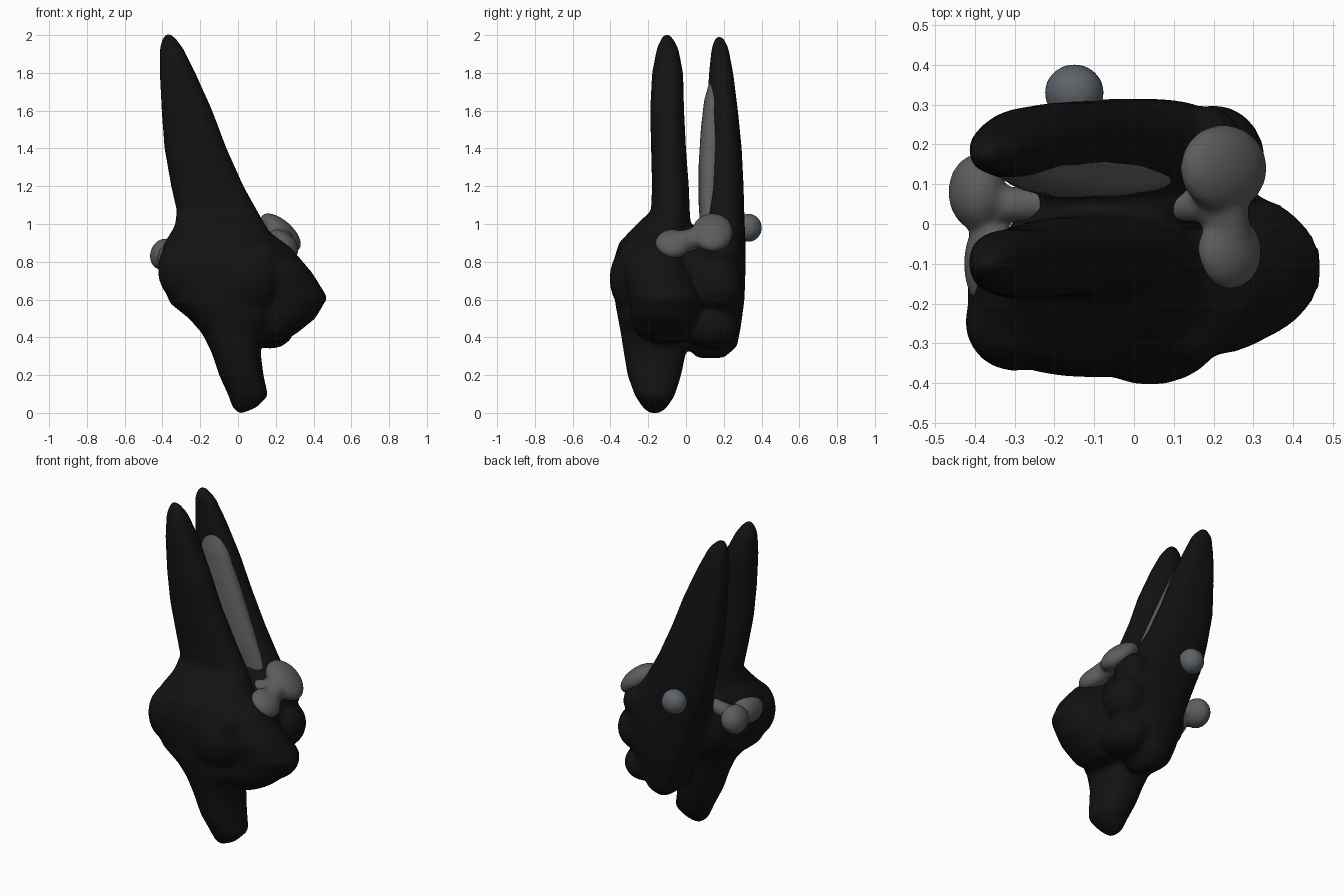
import bpy, bmesh, math
from mathutils import Vector


def material(name, rgb):
    m = bpy.data.materials.new(name)
    m.diffuse_color = (*rgb, 1)
    return m


DARK = material("black", (0.006, 0.006, 0.0065))
BONE = material("bone_grey", (0.11, 0.108, 0.103))
STEEL = material("blue_grey", (0.11, 0.125, 0.14))


def loft(bm, rows, sides=32, steps=5, power=0.85):
    """Stack of rounded sections: (z, x_min, x_max, y_min, y_max)."""
    pts = [Vector(r) for r in rows]
    dense = []
    for a, b in zip(pts, pts[1:]):
        dense += [a.lerp(b, k / steps) for k in range(steps)]
    dense.append(pts[-1])
    rings = []
    for z, x0, x1, y0, y1 in dense:
        ring = []
        for k in range(sides):
            t = 2 * math.pi * k / sides
            c, s = math.cos(t), math.sin(t)
            c = math.copysign(abs(c) ** power, c)
            s = math.copysign(abs(s) ** power, s)
            ring.append(bm.verts.new(((x0 + x1) / 2 + c * (x1 - x0) / 2,
                                      (y0 + y1) / 2 + s * (y1 - y0) / 2, z)))
        rings.append(ring)
    for lo, hi in zip(rings, rings[1:]):
        for k in range(sides):
            j = (k + 1) % sides
            bm.faces.new((lo[k], lo[j], hi[j], hi[k]))
    bm.faces.new(rings[0][::-1])
    bm.faces.new(rings[-1])


def ball(bm, center, radii, tilt=0):
    """Ellipsoid, tilted about the y axis by degrees."""
    a = math.radians(tilt)
    geo = bmesh.ops.create_uvsphere(bm, u_segments=24, v_segments=16, radius=1)
    for v in geo["verts"]:
        x, y, z = (p * r for p, r in zip(v.co, radii))
        v.co = Vector(center) + Vector((x * math.cos(a) + z * math.sin(a), y,
                                        z * math.cos(a) - x * math.sin(a)))


def chain(bm, a, b, r0, r1, n=14):
    """Tapered rounded bar from a to b."""
    a, b = Vector(a), Vector(b)
    for i in range(n + 1):
        r = r0 + (r1 - r0) * i / n
        ball(bm, a.lerp(b, i / n), (r, r, r))


def finish(name, bm, mat, voxel, smooth):
    """Fuse overlapping shapes into one soft sculpted skin."""
    bmesh.ops.recalc_face_normals(bm, faces=bm.faces)
    me = bpy.data.meshes.new(name)
    bm.to_mesh(me)
    bm.free()
    ob = bpy.data.objects.new(name, me)
    bpy.context.collection.objects.link(ob)
    me.materials.append(mat)
    rm = ob.modifiers.new("fuse", 'REMESH')
    rm.mode, rm.voxel_size, rm.use_smooth_shade = 'VOXEL', voxel, True
    sm = ob.modifiers.new("soften", 'SMOOTH')
    sm.factor, sm.iterations = 0.5, smooth


# Front half: long blade, swollen body, tapering foot
bm = bmesh.new()
loft(bm, [
    (0.0, 0.0, 0.03, -0.20, -0.13), (0.03, -0.03, 0.10, -0.23, -0.10),
    (0.09, -0.05, 0.16, -0.27, -0.06), (0.2, -0.1, 0.135, -0.31, -0.025),
    (0.32, -0.14, 0.12, -0.33, 0.0), (0.42, -0.19, 0.14, -0.345, 0.01),
    (0.5, -0.26, 0.2, -0.36, 0.02), (0.58, -0.36, 0.2, -0.375, 0.02),
    (0.7, -0.41, 0.22, -0.385, 0.03), (0.8, -0.42, 0.22, -0.385, 0.03),
    (0.9, -0.39, 0.2, -0.355, 0.03), (0.99, -0.335, 0.15, -0.27, 0.025),
    (1.07, -0.325, 0.1, -0.185, 0.02), (1.2, -0.355, 0.03, -0.18, 0.015),
    (1.4, -0.39, -0.06, -0.185, 0.0), (1.6, -0.405, -0.135, -0.19, -0.01),
    (1.8, -0.415, -0.225, -0.18, -0.015), (1.93, -0.415, -0.29, -0.155, -0.04),
    (1.985, -0.40, -0.33, -0.13, -0.07), (2.01, -0.38, -0.36, -0.11, -0.09)])
# Swellings at the left edge and front of the body
ball(bm, (-0.30, -0.245, 0.76), (0.125, 0.125, 0.17))
ball(bm, (0.04, -0.25, 0.71), (0.19, 0.155, 0.2))
# Folded lobe wrapping round to the right
loft(bm, [
    (0.375, 0.12, 0.23, -0.18, 0.02), (0.42, 0.04, 0.31, -0.26, 0.06),
    (0.5, 0.0, 0.41, -0.29, 0.08), (0.61, 0.0, 0.475, -0.30, 0.08),
    (0.74, 0.0, 0.395, -0.33, 0.03), (0.87, 0.0, 0.285, -0.31, -0.03),
    (0.97, 0.0, 0.15, -0.22, -0.05)], power=1.0)
chain(bm, (0.13, -0.26, 0.82), (0.36, -0.12, 0.62), 0.1, 0.09)
# Back half: matching blade running down to a blunt point
loft(bm, [
    (0.29, 0.0, 0.07, 0.06, 0.2), (0.35, -0.07, 0.12, 0.0, 0.27),
    (0.45, -0.11, 0.18, -0.02, 0.29), (0.6, -0.17, 0.24, -0.02, 0.31),
    (0.75, -0.22, 0.27, -0.01, 0.315), (0.9, -0.27, 0.22, 0.03, 0.315),
    (1.02, -0.31, 0.13, 0.08, 0.31), (1.2, -0.35, 0.03, 0.095, 0.305),
    (1.4, -0.39, -0.06, 0.10, 0.295), (1.6, -0.405, -0.135, 0.11, 0.275),
    (1.8, -0.415, -0.225, 0.122, 0.25), (1.93, -0.415, -0.29, 0.135, 0.225),
    (1.975, -0.40, -0.33, 0.15, 0.205), (2.0, -0.38, -0.36, 0.165, 0.185)],
    power=0.8)
# Knuckle lumps behind the folded lobe, and the core joining the halves
ball(bm, (0.2, 0.16, 0.67), (0.13, 0.14, 0.14))
ball(bm, (0.17, 0.13, 0.45), (0.13, 0.15, 0.11))
ball(bm, (0.17, 0.19, 0.85), (0.11, 0.11, 0.11))
ball(bm, (-0.03, 0.05, 0.74), (0.29, 0.1, 0.25))
finish("twin_blade_body", bm, DARK, 0.016, 6)

# Pale inlay on the inner face of the back blade
bm = bmesh.new()
loft(bm, [
    (0.98, -0.2, 0.11, 0.075, 0.17), (1.12, -0.26, 0.055, 0.066, 0.18),
    (1.3, -0.3, -0.02, 0.066, 0.19), (1.5, -0.33, -0.105, 0.078, 0.2),
    (1.65, -0.35, -0.17, 0.095, 0.2), (1.76, -0.35, -0.23, 0.125, 0.2)])
finish("blade_inlay", bm, BONE, 0.014, 4)

# Bone between the halves, with flattened knobs at both ends
bm = bmesh.new()
chain(bm, (-0.38, 0.05, 0.85), (0.2, 0.05, 0.93), 0.045, 0.045, 18)
ball(bm, (-0.395, 0.08, 0.84), (0.07, 0.095, 0.085), 20)
ball(bm, (-0.36, -0.1, 0.83), (0.065, 0.12, 0.085), 20)
ball(bm, (0.225, 0.14, 0.955), (0.135, 0.11, 0.065), 42)
ball(bm, (0.24, -0.07, 0.895), (0.095, 0.095, 0.06), 42)
chain(bm, (0.22, 0.1, 0.935), (0.24, -0.06, 0.895), 0.06, 0.06)
finish("cross_bone", bm, BONE, 0.013, 3)

# Small knob on the back face
bm = bmesh.new()
ball(bm, (-0.15, 0.33, 0.98), (0.075, 0.072, 0.075))
finish("back_knob", bm, STEEL, 0.012, 2)
